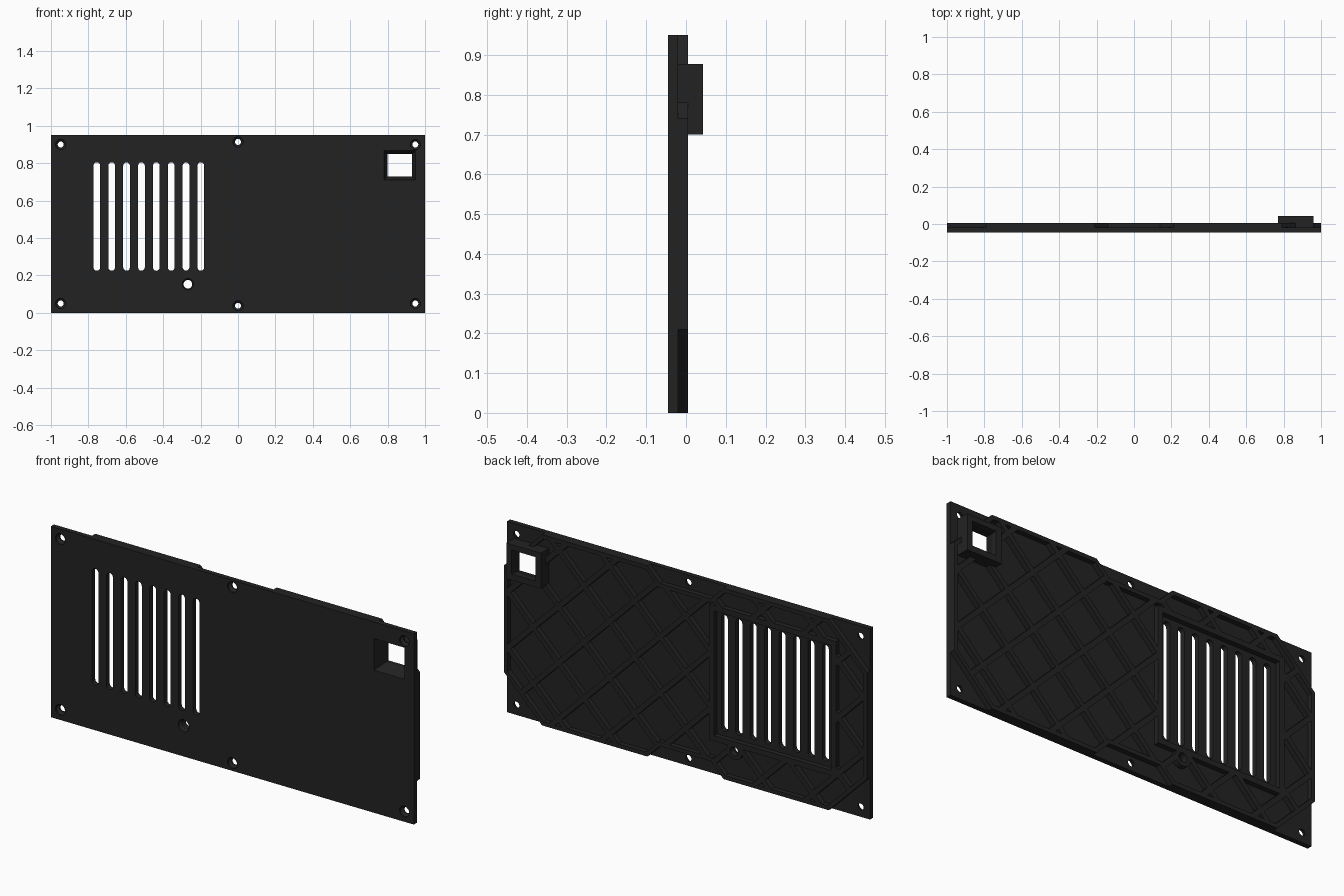
import bpy, bmesh, math

if "Cube" in bpy.data.objects:
    bpy.data.objects.remove(bpy.data.objects["Cube"])

FRONT, MID, BACK = -0.045, -0.02, 0.005   # layer depths along y
H = 0.95                                  # panel height

black = bpy.data.materials.new("matte black")
black.diffuse_color = (0.0165, 0.0165, 0.0165, 1)
black.use_nodes = True
black.node_tree.nodes["Principled BSDF"].inputs["Base Color"].default_value = black.diffuse_color


def rect(x0, x1, z0, z1):
    return [(x0, z0), (x1, z0), (x1, z1), (x0, z1)]


def circle(x, z, r, n=24):
    return [(x + r * math.cos(2 * math.pi * i / n), z + r * math.sin(2 * math.pi * i / n)) for i in range(n)]


def slot(x, z0, z1, r, n=6):
    top = [(x + r * math.cos(math.pi * i / n), z1 - r + r * math.sin(math.pi * i / n)) for i in range(n + 1)]
    return top + [(2 * x - px, z0 + z1 - pz) for px, pz in top]


def outline(d):
    """Raised area: cut corners and a notch at mid top and bottom, inset by d."""
    k = d * (math.sqrt(2) - 1)
    q = [(1 - d, 0.21 + k), (0.79 - k, d), (0.21 + k, d), (0.14 + k, 0.07 + d)]
    low = q + [(-x, z) for x, z in reversed(q)]
    return low + [(x, H - z) for x, z in reversed(low)]


def build(name, lofts):
    """Each loft is a list of (outline, y) sections, capped at both ends."""
    bm = bmesh.new()
    for sections in lofts:
        rings = [[bm.verts.new((x, y, z)) for x, z in pts] for pts, y in sections]
        n = len(rings[0])
        for a, b in zip(rings, rings[1:]):
            for i in range(n):
                bm.faces.new((a[i], a[(i + 1) % n], b[(i + 1) % n], b[i]))
        bm.faces.new(rings[0])
        bm.faces.new(rings[-1])
    bmesh.ops.recalc_face_normals(bm, faces=bm.faces)
    me = bpy.data.meshes.new(name)
    bm.to_mesh(me)
    bm.free()
    me.materials.append(black)
    ob = bpy.data.objects.new(name, me)
    bpy.context.collection.objects.link(ob)
    return ob


def prism(name, pts, y0, y1):
    return build(name, [[(pts, y0), (pts, y1)]])


def boolean(ob, cutter, op="DIFFERENCE"):
    m = ob.modifiers.new("cut", "BOOLEAN")
    m.operation, m.object, m.solver = op, cutter, "EXACT"
    bpy.context.view_layer.objects.active = ob
    bpy.ops.object.modifier_apply(modifier=m.name)


def hole(x, z, r, wide):
    """Countersunk hole opening to the front."""
    return [(circle(x, z, wide), FRONT - 0.01), (circle(x, z, wide), FRONT + 0.008),
            (circle(x, z, r), FRONT + 0.018), (circle(x, z, r), 0.1)]


# Cutters: vent slots, screw holes, side hole, tapered socket opening
slots = [slot(-0.755 + 0.0795 * i, 0.225, 0.805, 0.018) for i in range(8)]
screws = [(sx * 0.948, z) for sx in (-1, 1) for z in (0.05, 0.9)] + [(0, 0.038), (0, 0.914)]
socket_hole = [(rect(0.78, 0.95, 0.71, 0.867), FRONT - 0.01), (rect(0.78, 0.95, 0.71, 0.867), FRONT),
               (rect(0.80, 0.93, 0.73, 0.85), 0.02), (rect(0.80, 0.93, 0.73, 0.85), 0.1)]
openings = build("openings_cutter",
                 [[(s, -0.1), (s, 0.1)] for s in slots]
                 + [hole(x, z, 0.016, 0.027) for x, z in screws]
                 + [hole(-0.268, 0.153, 0.023, 0.03), socket_hole])

# Front plate
plate = prism("front_plate", rect(-1, 1, 0, H), FRONT, MID)

# Raised rim around the back
RIM = 0.02
rim = prism("back_rim", outline(0), MID, BACK)
inner = prism("rim_cutter", outline(RIM), MID - 0.1, BACK + 0.1)
boolean(rim, inner)

# Raised frame around the vent
frame_out = rect(-0.83, -0.13, 0.175, 0.85)
frame = prism("vent_frame", frame_out, MID, BACK)
recess = prism("recess_cutter", rect(-0.803, -0.157, 0.202, 0.823), -0.1, 0.1)
boolean(frame, recess)
vent_block = prism("vent_cutter", frame_out, -0.1, 0.1)

# Diagonal stiffening ribs, one set per direction
PITCH, HALF = 0.28, 0.018
ribs = []
for name, s in (("ribs_rising", 1), ("ribs_falling", -1)):
    bars = []
    for i in range(-6, 7):
        c = i * PITCH
        a, b = c - s * 0.6, c + s * 0.6
        pts = [(a - HALF, H / 2 - 0.6), (a + HALF, H / 2 - 0.6),
               (b + HALF, H / 2 + 0.6), (b - HALF, H / 2 + 0.6)]
        bars.append([(pts, MID), (pts, BACK)])
    rib = build(name, bars)
    boolean(rib, inner, "INTERSECT")
    boolean(rib, vent_block)
    ribs.append(rib)

# Boss behind the side hole, and the socket housing
boss = prism("hole_boss", circle(-0.268, 0.153, 0.042), MID, BACK)
housing = prism("socket_housing", rect(0.77, 0.96, 0.70, 0.877), MID, 0.043)

for part in [plate, rim, boss, housing, *ribs]:
    boolean(part, openings)

for cutter in (openings, inner, recess, vent_block):
    bpy.data.objects.remove(cutter)
